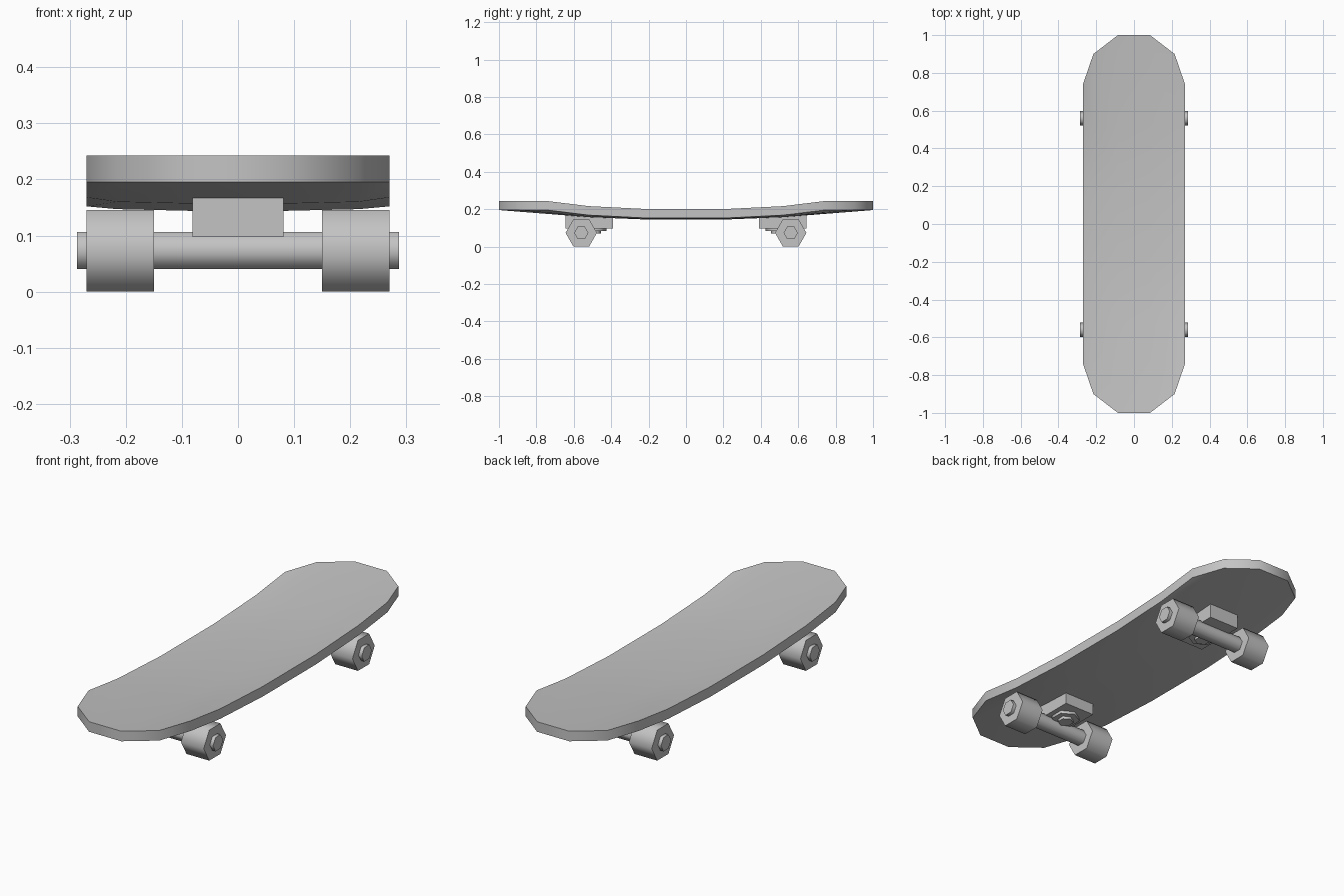
import bpy, bmesh, math
from mathutils import Matrix, Vector

cube = bpy.data.objects.get("Cube")
if cube:
    bpy.data.objects.remove(cube, do_unlink=True)

grey = bpy.data.materials.new("plain_grey")
grey.use_nodes = True
GREY = (0.55, 0.55, 0.55, 1)
grey.diffuse_color = GREY
grey.node_tree.nodes["Principled BSDF"].inputs["Base Color"].default_value = GREY


def add_object(name, bm, smooth_angle=None):
    bmesh.ops.recalc_face_normals(bm, faces=bm.faces[:])
    mesh = bpy.data.meshes.new(name)
    bm.to_mesh(mesh)
    bm.free()
    mesh.materials.append(grey)
    obj = bpy.data.objects.new(name, mesh)
    bpy.context.collection.objects.link(obj)
    if smooth_angle:
        bpy.ops.object.select_all(action='DESELECT')
        obj.select_set(True)
        bpy.context.view_layer.objects.active = obj
        bpy.ops.object.shade_smooth_by_angle(angle=math.radians(smooth_angle))
    return obj


def hex_prism(name, radius, length, center, axis):
    bm = bmesh.new()
    turn = Matrix.Rotation(math.radians(90), 4, 'Y') if axis == 'X' else Matrix()
    # a corner of the hexagon points along y
    spin = Matrix.Rotation(math.radians(90), 4, 'Z')
    bmesh.ops.create_cone(bm, cap_ends=True, segments=6, radius1=radius,
                          radius2=radius, depth=length,
                          matrix=Matrix.Translation(Vector(center)) @ turn @ spin)
    # put a corner on the y axis whatever the primitive's starting angle
    c = Vector(center)
    reach = max(v.co.y - c.y for v in bm.verts)
    if reach < radius * 0.95:
        bmesh.ops.rotate(bm, verts=bm.verts[:], cent=c,
                         matrix=Matrix.Rotation(math.radians(30), 3, axis))
    return add_object(name, bm, 65)


def box(name, size, center):
    bm = bmesh.new()
    bmesh.ops.create_cube(bm, size=1)
    bmesh.ops.scale(bm, vec=size, verts=bm.verts[:])
    bmesh.ops.translate(bm, vec=center, verts=bm.verts[:])
    return add_object(name, bm)


# Deck: lengthwise strips (x, end y, heights of underside at three rows)
strips = [(0.27, 0.74, (0.152, 0.168, 0.195)),
          (0.215, 0.9, (0.147, 0.16, 0.195)),
          (0.085, 1.0, (0.144, 0.157, 0.195))]
THICK = 0.048
bm = bmesh.new()
columns = []
for side in (1, -1):
    for x, end, heights in (strips if side > 0 else strips[::-1]):
        half = list(zip((0.2, 0.52, end), heights))
        path = [(-y, z) for y, z in half[::-1]] + half
        columns.append([bm.verts.new((side * x, y, z)) for y, z in path])
for a, b in zip(columns, columns[1:]):
    for i in range(len(a) - 1):
        bm.faces.new((a[i], b[i], b[i + 1], a[i + 1]))
extruded = bmesh.ops.extrude_face_region(bm, geom=bm.faces[:], use_keep_orig=True)
top = [v for v in extruded["geom"] if isinstance(v, bmesh.types.BMVert)]
bmesh.ops.translate(bm, vec=(0, 0, THICK), verts=top)
add_object("deck", bm, 40)

# Trucks: base block, bushing discs, axle and two wheels at each end
for end, s in (("front", -1), ("back", 1)):
    box(end + "_truck_base", (0.162, 0.255, 0.07), (0, s * 0.518, 0.132))
    hex_prism(end + "_bushing_washer", 0.065, 0.02, (0, s * 0.49, 0.093), 'Z')
    hex_prism(end + "_bushing_nut", 0.036, 0.025, (0, s * 0.49, 0.082), 'Z')
    hex_prism(end + "_axle", 0.038, 0.574, (0, s * 0.56, 0.073), 'X')
    for side, x in (("left", 0.21), ("right", -0.21)):
        hex_prism(end + "_" + side + "_wheel", 0.084, 0.12, (x, s * 0.56, 0.073), 'X')
